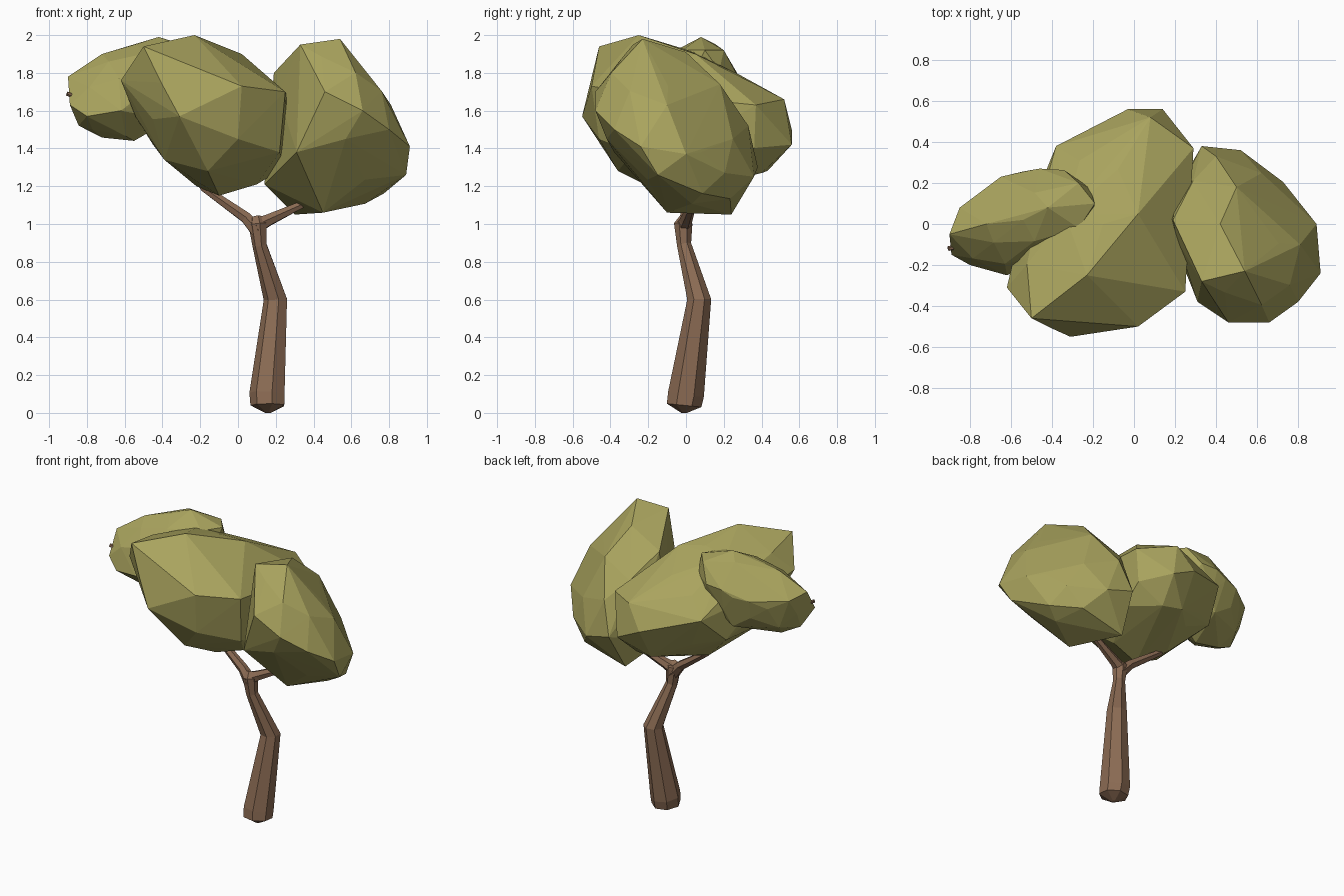
import bpy, bmesh, math
from mathutils import Vector, Matrix


def material(name, rgb):
    m = bpy.data.materials.new(name)
    m.diffuse_color = (*rgb, 1)
    return m


LEAF = material("olive_leaf", (0.40, 0.37, 0.112))
BARK = material("brown_bark", (0.258, 0.147, 0.087))


def finish(bm, name, mat):
    bmesh.ops.recalc_face_normals(bm, faces=bm.faces)
    me = bpy.data.meshes.new(name)
    bm.to_mesh(me)
    bm.free()
    me.materials.append(mat)
    ob = bpy.data.objects.new(name, me)
    bpy.context.collection.objects.link(ob)
    return ob


def leaf_clump(name, centre, half, corr, size, pulls):
    """Tilted low-poly ellipsoid; nearest corners are pulled to key points."""
    xy, xz, yz = corr
    b = math.sqrt(1 - xy * xy)
    c = (yz - xy * xz) / b
    d = math.sqrt(1 - xz * xz - c * c)
    tilt = Matrix(((1, 0, 0), (xy, b, 0), (xz, c, d)))
    bm = bmesh.new()
    bmesh.ops.create_icosphere(bm, subdivisions=2, radius=size)
    for v in bm.verts:
        p = tilt @ v.co
        v.co = Vector(centre) + Vector([p[i] * half[i] for i in range(3)])
    free = list(bm.verts)
    for p in pulls:
        v = min(free, key=lambda q: (q.co - Vector(p)).length)
        v.co = p
        free.remove(v)
    # rebuild the skin so it stays convex
    points = [v.co.copy() for v in bm.verts]
    bm.clear()
    for p in points:
        bm.verts.new(p)
    bmesh.ops.convex_hull(bm, input=bm.verts)
    bmesh.ops.delete(bm, geom=[v for v in bm.verts if not v.link_faces], context='VERTS')
    return finish(bm, name, LEAF)


def limb(name, path, sides=7):
    """Faceted tube through (x, y, z, radius) stations."""
    bm = bmesh.new()
    pts = [Vector(p[:3]) for p in path]
    rings = []
    for i, p in enumerate(pts):
        t = pts[min(i + 1, len(pts) - 1)] - pts[max(i - 1, 0)]
        rot = Vector((0, 0, 1)).rotation_difference(t.normalized())
        ring = []
        for k in range(sides):
            a = math.tau * (k + 0.5) / sides
            ring.append(bm.verts.new(p + rot @ Vector((math.cos(a), math.sin(a), 0)) * path[i][3]))
        rings.append(ring)
    for r, s in zip(rings, rings[1:]):
        for k in range(sides):
            j = (k + 1) % sides
            bm.faces.new((r[k], r[j], s[j], s[k]))
    bm.faces.new(rings[0])
    bm.faces.new(rings[-1])
    return finish(bm, name, BARK)


# Trunk with rounded foot, then the forked branches
limb("trunk", [(0.158, -0.01, 0.0, 0.015), (0.16, -0.01, 0.04, 0.094), (0.158, 0.0, 0.1, 0.098),
               (0.201, 0.07, 0.6, 0.065), (0.115, -0.01, 0.89, 0.039),
               (0.105, -0.015, 1.0, 0.05), (0.10, 0.0, 1.03, 0.035)])
limb("left_branch", [(0.11, -0.015, 0.96, 0.045), (0.04, 0.0, 1.035, 0.033), (-0.18, 0.03, 1.19, 0.022),
                     (-0.38, 0.02, 1.5, 0.02), (-0.905, -0.12, 1.69, 0.012)], 6)
limb("right_branch", [(0.09, -0.015, 0.985, 0.045), (0.16, 0.0, 1.02, 0.034),
                      (0.33, 0.03, 1.10, 0.024), (0.5, 0.0, 1.4, 0.015)], 6)

# Foliage
leaf_clump("right_foliage", (0.53, -0.05, 1.51), (0.38, 0.44, 0.47), (-0.22, -0.3, -0.42), 0.88, [
    (0.54, -0.23, 1.98), (0.33, -0.28, 1.95), (0.42, 0.0, 1.91), (0.91, -0.24, 1.41),
    (0.89, 0.0, 1.37), (0.89, -0.15, 1.26), (0.46, -0.48, 1.70), (0.66, -0.48, 1.6),
    (0.57, -0.42, 1.45), (0.81, -0.1, 1.63), (0.3, 0.24, 1.05), (0.45, -0.1, 1.06),
    (0.33, 0.38, 1.3), (0.52, 0.36, 1.25), (0.19, 0.02, 1.8), (0.4, 0.33, 1.52),
    (0.5, 0.18, 1.74), (0.14, 0.05, 1.21), (0.31, -0.38, 1.38), (0.8, -0.38, 1.5),
    (0.81, 0.08, 1.38)])
leaf_clump("middle_foliage", (-0.15, 0.0, 1.58), (0.46, 0.54, 0.41), (0.45, -0.4, -0.4), 0.95, [
    (-0.62, -0.31, 1.76), (-0.5, -0.46, 1.94), (-0.23, -0.25, 2.0), (0.02, 0.05, 1.9),
    (0.08, 0.52, 1.66), (-0.03, 0.56, 1.5), (0.14, 0.56, 1.42), (0.29, 0.37, 1.63),
    (-0.38, 0.38, 1.6), (-0.31, -0.55, 1.57), (0.02, -0.5, 1.73), (0.25, -0.33, 1.7),
    (-0.1, -0.1, 1.15), (0.1, -0.08, 1.21), (-0.16, -0.36, 1.28), (-0.39, -0.24, 1.34),
    (0.0, -0.46, 1.45), (0.1, 0.4, 1.27), (0.22, -0.28, 1.38), (-0.19, 0.28, 1.28),
    (-0.22, 0.06, 1.2), (-0.45, 0.2, 1.42), (0.25, 0.2, 1.3)])
leaf_clump("left_foliage", (-0.54, 0.02, 1.71), (0.35, 0.26, 0.27), (0.35, 0.35, 0.3), 0.97, [
    (-0.9, -0.05, 1.78), (-0.85, 0.08, 1.75), (-0.89, -0.15, 1.63), (-0.77, -0.1, 1.5),
    (-0.62, -0.25, 1.6), (-0.65, 0.23, 1.75), (-0.46, 0.27, 1.8), (-0.42, 0.08, 1.99),
    (-0.72, 0.0, 1.9), (-0.27, 0.2, 1.92), (-0.55, -0.05, 1.44), (-0.19, 0.1, 1.92),
    (-0.27, -0.02, 1.92), (-0.5, 0.2, 1.53), (-0.8, -0.2, 1.57)])
